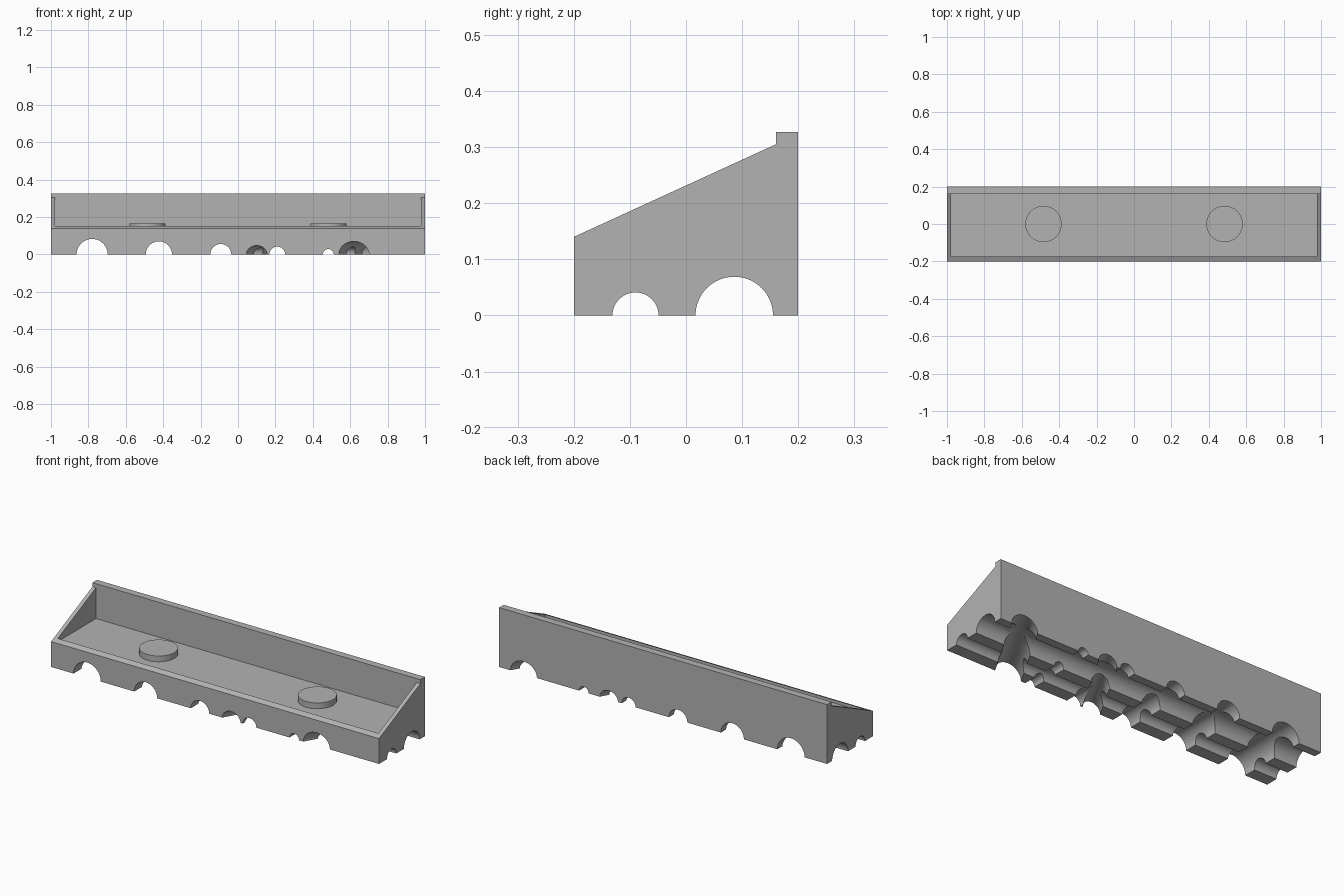
import bpy
import bmesh
import math
from mathutils import Matrix

if "Cube" in bpy.data.objects:
    bpy.data.objects.remove(bpy.data.objects["Cube"])

# One plain grey for everything
grey = bpy.data.materials.new("plain_grey")
grey.use_nodes = True
colour = (0.45, 0.45, 0.45, 1)
grey.diffuse_color = colour
grey.node_tree.nodes["Principled BSDF"].inputs["Base Color"].default_value = colour


def make_object(name, bm):
    bmesh.ops.recalc_face_normals(bm, faces=bm.faces)
    mesh = bpy.data.meshes.new(name)
    bm.to_mesh(mesh)
    bm.free()
    mesh.materials.append(grey)
    obj = bpy.data.objects.new(name, mesh)
    bpy.context.collection.objects.link(obj)
    return obj


def extrude_profile(name, profile, half_length):
    """Extrude a (y, z) outline along x."""
    bm = bmesh.new()
    face = bm.faces.new([bm.verts.new((-half_length, y, z)) for y, z in profile])
    result = bmesh.ops.extrude_face_region(bm, geom=[face])
    moved = [v for v in result["geom"] if isinstance(v, bmesh.types.BMVert)]
    bmesh.ops.translate(bm, verts=moved, vec=(2 * half_length, 0, 0))
    return make_object(name, bm)


def cylinder(name, radius, depth, matrix, sides=64):
    bm = bmesh.new()
    bmesh.ops.create_cone(bm, cap_ends=True, segments=sides, radius1=radius,
                          radius2=radius, depth=depth, matrix=matrix)
    return make_object(name, bm)


def cut(target, cutter):
    """Subtract the cutter for good, then discard it."""
    mod = target.modifiers.new("cut", "BOOLEAN")
    mod.operation = "DIFFERENCE"
    mod.solver = "EXACT"
    mod.object = cutter
    bpy.context.view_layer.update()
    graph = bpy.context.evaluated_depsgraph_get()
    mesh = bpy.data.meshes.new_from_object(target.evaluated_get(graph))
    target.modifiers.remove(mod)
    target.data = mesh
    bpy.data.objects.remove(cutter)


# Wedge-shaped body with a raised rear ledge
body = extrude_profile("tray_body", [
    (-0.2, 0), (0.2, 0), (0.2, 0.327), (0.16, 0.327), (0.16, 0.305), (-0.2, 0.14)], 1)

# Open tray hollow
floor_z = 0.135
cut(body, extrude_profile("hollow_cutter", [
    (-0.173, floor_z), (0.16, floor_z), (0.16, 0.5), (-0.173, 0.5)], 0.978))

# Channels running the full length
for y, radius in [(-0.09, 0.041), (0.086, 0.069)]:
    turn = Matrix.Translation((0, y, 0)) @ Matrix.Rotation(math.pi / 2, 4, "Y")
    cut(body, cylinder("long_cutter", radius, 2.4, turn))

# Cross channels: centre x, radius, slant in degrees
cross_channels = [(-0.78, 0.083, 0), (-0.423, 0.07, 0), (-0.092, 0.056, 0),
                  (0.21, 0.042, 0), (0.483, 0.029, 0),
                  (0.215, 0.048, 30), (0.735, 0.07, 30)]
for x, radius, slant in cross_channels:
    turn = (Matrix.Translation((x, 0, 0))
            @ Matrix.Rotation(-math.radians(slant), 4, "Z")
            @ Matrix.Rotation(math.pi / 2, 4, "X"))
    cut(body, cylinder("cross_cutter", radius, 0.8, turn))

# Raised discs on the tray floor
discs = []
top_z, base_z = 0.167, floor_z - 0.005
for side, x in [("right", -0.484), ("left", 0.484)]:
    place = Matrix.Translation((x, 0, (top_z + base_z) / 2))
    discs.append(cylinder(side + "_disc", 0.097, top_z - base_z, place))

# Smooth the curves, keep the edges crisp
bpy.ops.object.select_all(action="DESELECT")
for obj in [body] + discs:
    obj.select_set(True)
bpy.context.view_layer.objects.active = body
bpy.ops.object.shade_smooth_by_angle(angle=math.radians(30))
